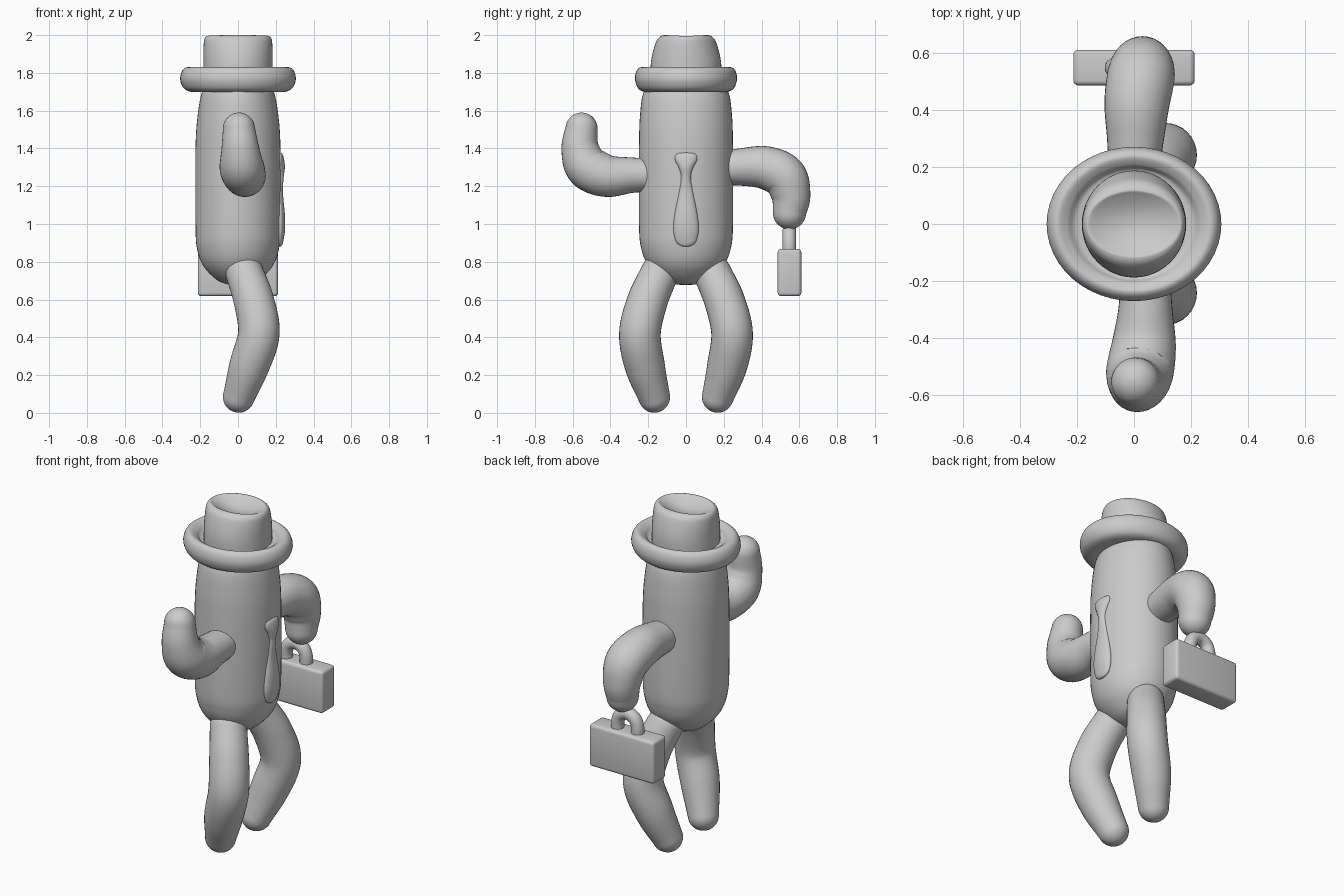
import bpy, bmesh, math
from mathutils import Vector

if "Cube" in bpy.data.objects:
    bpy.data.objects.remove(bpy.data.objects["Cube"])

N = 48


def smooth(pts, n=8):
    """Catmull-Rom through points of any dimension."""
    pts = [Vector(p) for p in pts]
    p = [2 * pts[0] - pts[1]] + pts + [2 * pts[-1] - pts[-2]]
    out = []
    for i in range(1, len(p) - 2):
        a, b, c, d = p[i - 1:i + 3]
        for k in range(n):
            t = k / n
            out.append(0.5 * (2 * b + (c - a) * t + (2 * a - 5 * b + 4 * c - d) * t * t
                              + (3 * b - a - 3 * c + d) * t ** 3))
    return out + [pts[-1]]


def finish(bm, name, angle=50):
    bmesh.ops.recalc_face_normals(bm, faces=bm.faces)
    me = bpy.data.meshes.new(name)
    bm.to_mesh(me)
    bm.free()
    ob = bpy.data.objects.new(name, me)
    bpy.context.collection.objects.link(ob)
    bpy.ops.object.select_all(action='DESELECT')
    ob.select_set(True)
    bpy.context.view_layer.objects.active = ob
    bpy.ops.object.shade_smooth_by_angle(angle=math.radians(angle))
    return ob


def loft(name, rings):
    """Skin a stack of rings and close both ends."""
    bm = bmesh.new()
    loops = [[bm.verts.new(c) for c in r] for r in rings]
    n = len(loops[0])
    for a, b in zip(loops, loops[1:]):
        for i in range(n):
            j = (i + 1) % n
            bm.faces.new((a[i], a[j], b[j], b[i]))
    bm.faces.new(loops[0])
    bm.faces.new(loops[-1])
    return finish(bm, name)


def stack(name, profile, cx=0, steps=8):
    """Elliptical rings up z from (z, x radius, y radius)."""
    rings = []
    for z, rx, ry in smooth(profile, steps):
        rings.append([(cx + max(rx, .001) * math.cos(2 * math.pi * i / N),
                       max(ry, .001) * math.sin(2 * math.pi * i / N), z) for i in range(N)])
    return loft(name, rings)


def tube(name, path, ref=(1, 0, 0)):
    """Round-ended tube through (x, y, z, radius)."""
    pts = smooth(path)
    first, last = pts[0], pts[-1]
    t0 = (first - pts[1]).xyz.normalized()
    t1 = (last - pts[-2]).xyz.normalized()

    def cap(p, t):
        out = []
        for k in range(1, 9):
            a = k / 8 * math.pi / 2 * 0.99
            c = p.xyz + t * p.w * math.sin(a)
            out.append((c, p.w * math.cos(a), t))
        return out
    spine = [(c, r, -t) for c, r, t in reversed(cap(first, t0))]
    for i, p in enumerate(pts):
        t = (pts[min(i + 1, len(pts) - 1)] - pts[max(i - 1, 0)]).xyz.normalized()
        spine.append((p.xyz, p.w, t))
    spine += cap(last, t1)
    rings = []
    for c, r, t in spine:
        u = Vector(ref)
        u = (u - t * u.dot(t)).normalized()
        v = t.cross(u)
        rings.append([c + r * (u * math.cos(2 * math.pi * i / 32) + v * math.sin(2 * math.pi * i / 32))
                      for i in range(32)])
    return loft(name, rings)


# Body
stack("body", [(.677, .0, .0), (.682, .06, .06), (.71, .12, .13), (.78, .185, .2), (.87, .217, .237),
               (1.0, .225, .249), (1.4, .225, .249), (1.58, .213, .243), (1.7, .19, .224),
               (1.78, .15, .17), (1.8, .0, .0)])

# Hat brim with a rolled edge
stack("hat_brim", [(1.71, .0, .0), (1.70, .18, .17), (1.70, .25, .222), (1.72, .288, .254),
                   (1.765, .306, .27), (1.81, .296, .262), (1.83, .27, .238), (1.815, .235, .208),
                   (1.79, .205, .19), (1.785, .16, .16)])

# Hat crown, narrowed at front and back with a dented top
crown = stack("hat_crown", [(1.76, .183, .187), (1.84, .183, .187), (1.90, .183, .178),
                            (1.96, .181, .16), (1.985, .175, .145), (1.998, .16, .125),
                            (2.0, .13, .10), (2.0, .08, .062), (2.0, .03, .023), (2.0, .0, .0)])
for v in crown.data.vertices:
    if v.co.z > 1.99:
        d = (v.co.x / .165) ** 2 + (v.co.y / .115) ** 2
        v.co.z -= .045 * max(0, 1 - d) ** 1.0

# Tie
stack("tie", [(.88, .0, .0), (.886, .012, .03), (.91, .02, .054), (.97, .029, .067), (1.05, .028, .06),
              (1.17, .018, .037), (1.25, .022, .026), (1.3, .028, .04), (1.34, .024, .058),
              (1.37, .015, .05), (1.38, .0, .0)], cx=.22)

# Legs
for side, name in ((-1, "right_leg"), (1, "left_leg")):
    tube(name, [(.035, side * .14, .74, .1), (.085, side * .205, .59, .107), (.11, side * .244, .42, .11),
                (.06, side * .218, .25, .106), (.004, side * .168, .085, .084)])

# Raised arm
tube("raised_arm", [(.04, -.2, 1.26, .088), (.04, -.3, 1.258, .095), (.035, -.42, 1.255, .112),
                    (.02, -.52, 1.302, .118), (.012, -.56, 1.4, .1), (.005, -.553, 1.505, .085)])

# Lowered arm
tube("lowered_arm", [(.0, .2, 1.295, .09), (.005, .3, 1.302, .1), (.01, .42, 1.298, .114),
                     (.025, .52, 1.25, .118), (.03, .555, 1.15, .104), (.033, .548, 1.06, .088)])

# Briefcase
bm = bmesh.new()
bmesh.ops.create_cube(bm, size=1)
for v in bm.verts:
    v.co = Vector((v.co.x * .425, v.co.y * .125 + .548, v.co.z * .25 + .743))
bmesh.ops.bevel(bm, geom=bm.edges[:], offset=.018, segments=4, profile=.5, affect='EDGES')
finish(bm, "briefcase")

# Briefcase handle
tube("briefcase_handle", [(-.065, .547, .84, .036), (-.065, .547, .9, .036), (-.046, .547, .945, .036),
                          (0, .547, .965, .036), (.046, .547, .945, .036), (.065, .547, .9, .036),
                          (.065, .547, .84, .036)], ref=(0, 1, 0))
